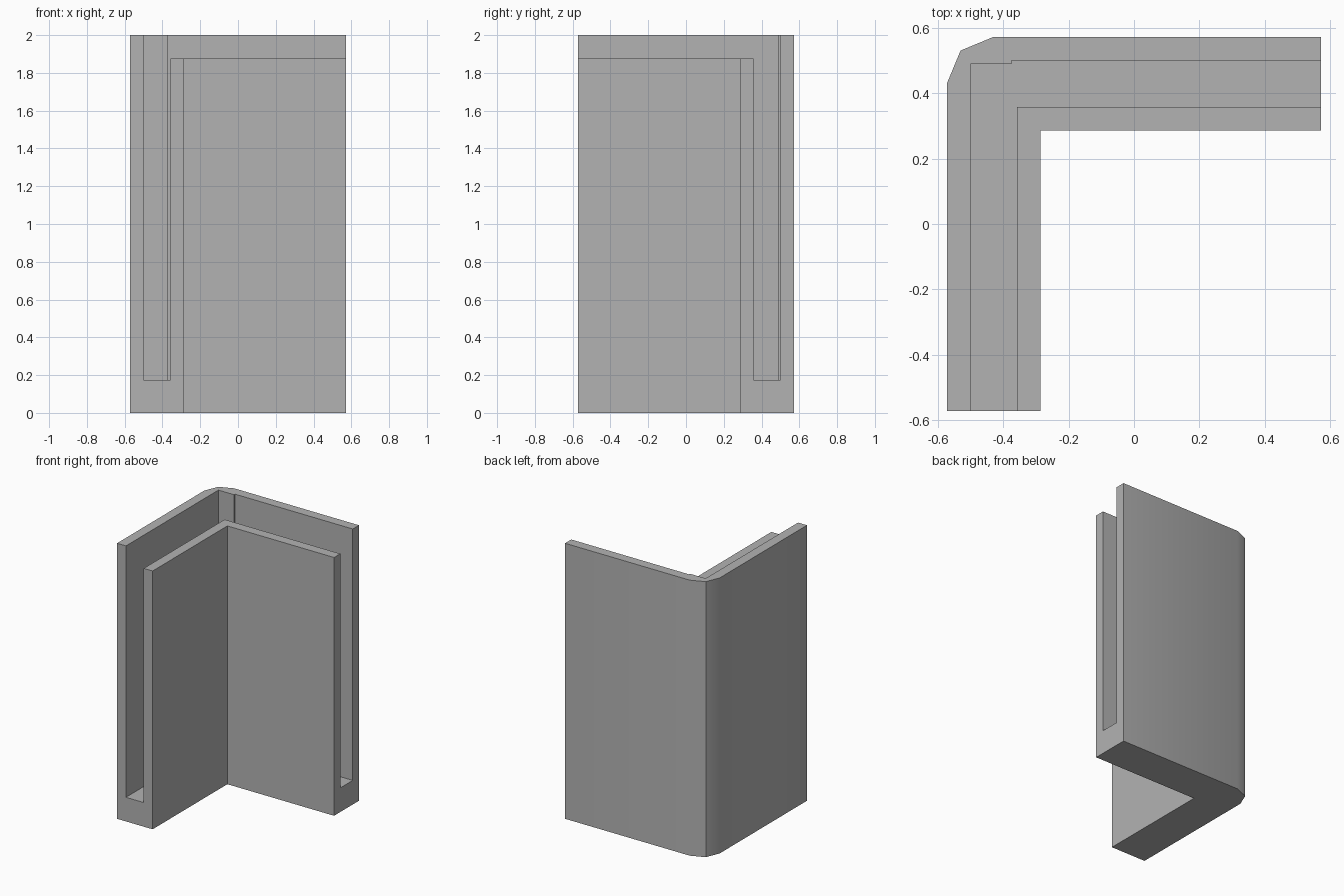
import bpy
import bmesh
import math

cube = bpy.data.objects.get("Cube")
if cube:
    bpy.data.objects.remove(cube, do_unlink=True)

H = 0.5714        # half the plan width
END = 0.8         # cutters run past the open ends
FLOOR = 0.175     # bottom of the slot
INNER_TOP = 1.875  # top of the lower inner wall

grey = bpy.data.materials.new("plain_grey")
grey.use_nodes = True
colour = (0.45, 0.45, 0.45, 1)
grey.diffuse_color = colour
grey.node_tree.nodes["Principled BSDF"].inputs["Base Color"].default_value = colour


def prism(name, outline, z0, z1):
    """Extrude a plan outline from z0 to z1."""
    bm = bmesh.new()
    face = bm.faces.new([bm.verts.new((x, y, z0)) for x, y in outline])
    new = bmesh.ops.extrude_face_region(bm, geom=[face])["geom"]
    bmesh.ops.translate(bm, vec=(0, 0, z1 - z0),
                        verts=[v for v in new if isinstance(v, bmesh.types.BMVert)])
    bmesh.ops.recalc_face_normals(bm, faces=bm.faces)
    mesh = bpy.data.meshes.new(name)
    bm.to_mesh(mesh)
    bm.free()
    mesh.materials.append(grey)
    obj = bpy.data.objects.new(name, mesh)
    bpy.context.collection.objects.link(obj)
    return obj


def angle_plan(outer, inner, end):
    """L-shaped outline: outer corner points, then the inside corner."""
    return ([(outer[0][0], -end)] + outer + [(end, outer[-1][1]),
            (end, -inner), (inner, inner * -1), (inner, -end)])


# L-shaped body with a bevelled outer corner
corner = [(-H, 0.43), (-0.53, 0.53), (-0.43, H)]
bracket = prism("corner_bracket", angle_plan(corner, -0.2857, H), 0, 2)

# Slot with a small step at its corner, and the cut that lowers the inner wall
step = [(-0.5, 0.489), (-0.374, 0.489), (-0.374, 0.5)]
slot = prism("slot_cutter", angle_plan(step, -0.357, END), FLOOR, 2.2)
lower = prism("inner_wall_cutter",
              angle_plan([(-0.43, 0.43)], -0.2, END), INNER_TOP, 2.2)

bpy.ops.object.select_all(action="DESELECT")
bracket.select_set(True)
bpy.context.view_layer.objects.active = bracket
for cutter in (slot, lower):
    cutter.hide_render = True
    mod = bracket.modifiers.new(cutter.name, "BOOLEAN")
    mod.operation = "DIFFERENCE"
    mod.solver = "EXACT"
    mod.object = cutter
    bpy.ops.object.modifier_apply(modifier=mod.name)
    bpy.data.objects.remove(cutter, do_unlink=True)

# Soft shading around the outer corner, sharp elsewhere
bpy.ops.object.shade_smooth_by_angle(angle=math.radians(30))
